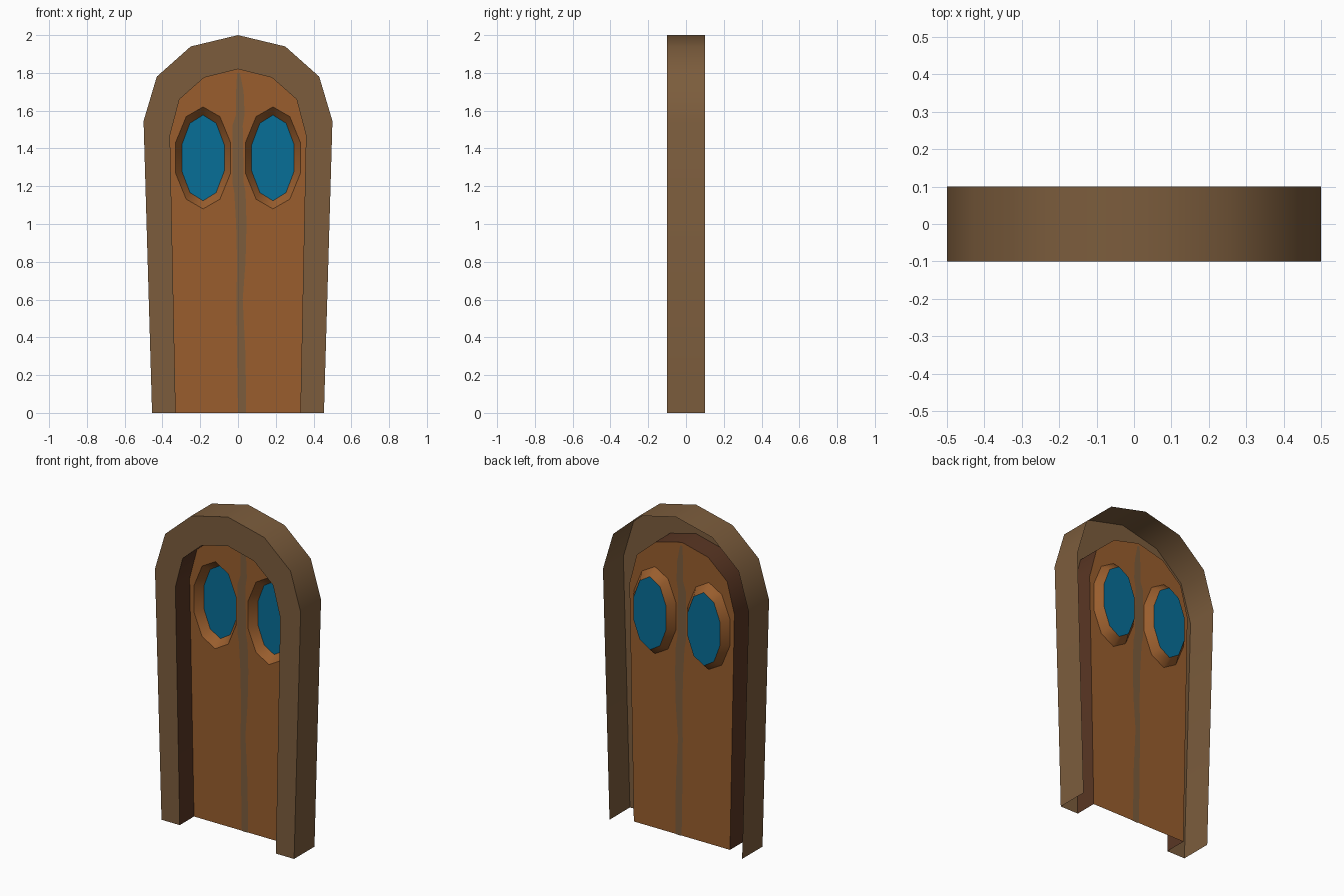
import bpy, bmesh, math

if "Cube" in bpy.data.objects:
    bpy.data.objects.remove(bpy.data.objects["Cube"])


def material(name, r, g, b):
    m = bpy.data.materials.new(name)
    m.diffuse_color = (*[(c / 255) ** 2.2 for c in (r, g, b)], 1)
    m.use_nodes = True
    m.node_tree.nodes["Principled BSDF"].inputs["Base Color"].default_value = m.diffuse_color
    return m


FRAME = material("weathered wood", 123, 93, 63)
REVEAL = material("dark wood", 90, 57, 40)
DOOR = material("orange wood", 152, 94, 49)
GLASS = material("blue glass", 16, 110, 150)
Y_FRONT, Y_BACK, Y_DOOR, Y_GLASS = -0.1, 0.1, 0.04, 0.09


def finish(name, bm, mats):
    mesh = bpy.data.meshes.new(name)
    bm.to_mesh(mesh)
    bm.free()
    for m in mats:
        mesh.materials.append(m)
    ob = bpy.data.objects.new(name, mesh)
    bpy.context.collection.objects.link(ob)
    return ob


def smooth(ob):
    bpy.ops.object.select_all(action='DESELECT')
    ob.select_set(True)
    bpy.context.view_layer.objects.active = ob
    bpy.ops.object.shade_smooth_by_angle(angle=math.radians(50))


def row(bm, pts, y):
    return [bm.verts.new((x, y, z)) for x, z in pts]


def mirrored(half):
    # left half of an arch, last point on the centre line
    return half + [(-x, z) for x, z in reversed(half[:-1])]


outer = mirrored([(-0.455, 0), (-0.5, 1.545), (-0.43, 1.78), (-0.25, 1.94), (0, 2.0)])
inner = mirrored([(-0.33, 0), (-0.36, 1.47), (-0.31, 1.66), (-0.18, 1.775), (0, 1.82)])

# Arched frame: front face, outer wall and reveal, open at the back
bm = bmesh.new()
of, ob_ = row(bm, outer, Y_FRONT), row(bm, outer, Y_BACK)
nf, nb = row(bm, inner, Y_FRONT), row(bm, inner, Y_DOOR)
for i in range(len(outer) - 1):
    j = i + 1
    bm.faces.new((nf[i], nf[j], of[j], of[i]))
    bm.faces.new((of[i], of[j], ob_[j], ob_[i]))
    bm.faces.new((nf[i], nb[i], nb[j], nf[j])).material_index = 1
smooth(finish("door_frame", bm, [FRAME, REVEAL]))


# Window outlines are ten-sided ovals
def oval(cx, rx, rz, n=10):
    return [(cx + rx * math.sin(2 * math.pi * k / n),
             1.35 + rz * math.cos(2 * math.pi * k / n)) for k in range(n)]


# Door leaf with two oval holes
bm = bmesh.new()
edges = []
for pts in (inner, oval(-0.185, 0.152, 0.27), oval(0.185, 0.152, 0.27)):
    vs = row(bm, pts, Y_DOOR)
    edges += [bm.edges.new((vs[k - 1], vs[k])) for k in range(len(vs))]
bmesh.ops.triangle_fill(bm, use_beauty=True, use_dissolve=False, edges=edges,
                        normal=(0, -1, 0))
bm.normal_update()
for f in bm.faces:
    if f.normal.y > 0:
        f.normal_flip()
finish("door_leaf", bm, [DOOR])

# Recessed window surrounds and panes
for side, cx in (("left", -0.185), ("right", 0.185)):
    bm = bmesh.new()
    rim = row(bm, oval(cx, 0.152, 0.27), Y_DOOR)
    pane = row(bm, oval(cx, 0.118, 0.227), Y_GLASS)
    for k in range(10):
        j = (k + 1) % 10
        bm.faces.new((rim[k], pane[k], pane[j], rim[j]))
    bm.faces.new(list(reversed(pane))).material_index = 1
    smooth(finish(side + "_window", bm, [DOOR, GLASS]))

# Uneven seam down the middle, a thin strip on both sides of the leaf: z, left, right
seam = [(0, 0.0, 0.043), (0.3, -0.005, 0.04), (0.6, -0.008, 0.025), (0.8, -0.005, 0.04),
        (1.0, -0.01, 0.045), (1.17, -0.02, 0.04), (1.22, -0.03, 0.03), (1.52, -0.03, 0.025),
        (1.58, -0.01, 0.035), (1.7, -0.01, 0.03), (1.8, -0.005, 0.01)]
bm = bmesh.new()
for y in (Y_DOOR - 0.003, Y_DOOR + 0.003):
    a = row(bm, [(l, z) for z, l, r in seam], y)
    b = row(bm, [(r, z) for z, l, r in seam], y)
    for i in range(len(seam) - 1):
        f = bm.faces.new((a[i], b[i], b[i + 1], a[i + 1]))
        if y > Y_DOOR:
            f.normal_flip()
finish("door_seam", bm, [FRAME])
